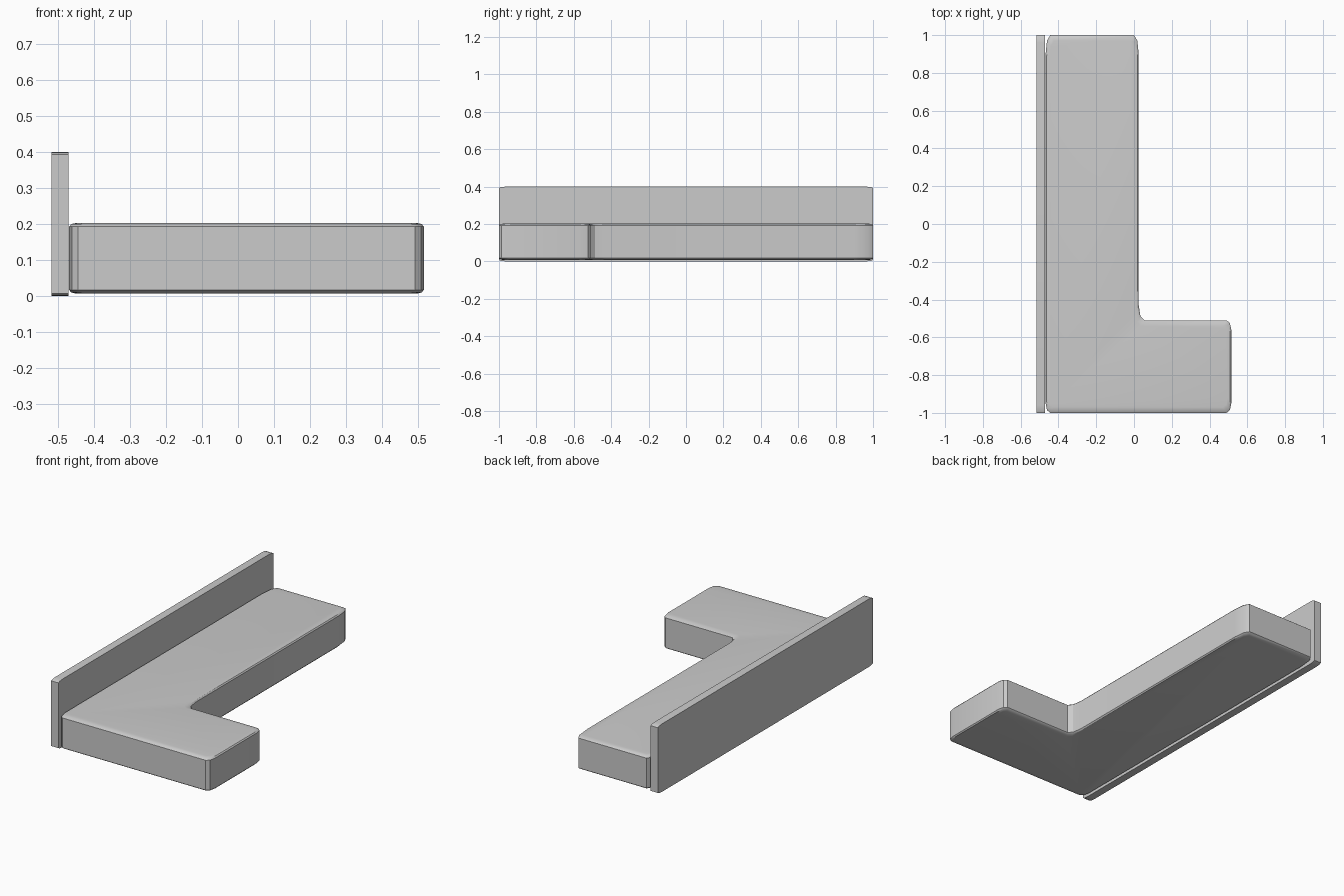
import bpy
import bmesh
import math

if "Cube" in bpy.data.objects:
    bpy.data.objects.remove(bpy.data.objects["Cube"])


def rounded(corners, segs):
    """Outline whose corners (a, b, ra, rb, sa, sb) are eased; sa, sb point along the edges from the corner."""
    pts = []
    n = len(corners)
    for i, (a, b, ra, rb) in enumerate(corners):
        prev, nxt = corners[i - 1], corners[(i + 1) % n]
        along_a_first = abs(prev[1] - b) < 1e-6
        ea, eb = (prev, nxt) if along_a_first else (nxt, prev)
        da = math.copysign(ra, ea[0] - a)
        db = math.copysign(rb, eb[1] - b)
        for k in range(segs + 1):
            t = k / segs * math.pi / 2
            if not along_a_first:
                t = math.pi / 2 - t
            pts.append((a + da * (1 - math.sin(t)), b + db * (1 - math.cos(t))))
    return pts


def loft(name, rings):
    """Closed solid through rings of equal point count."""
    bm = bmesh.new()
    loops = [[bm.verts.new(p) for p in ring] for ring in rings]
    n = len(loops[0])
    for lo, hi in zip(loops, loops[1:]):
        for i in range(n):
            j = (i + 1) % n
            bm.faces.new((lo[i], lo[j], hi[j], hi[i]))
    bm.faces.new(loops[0][::-1])
    bm.faces.new(loops[-1])
    bmesh.ops.recalc_face_normals(bm, faces=bm.faces)
    mesh = bpy.data.meshes.new(name)
    bm.to_mesh(mesh)
    bm.free()
    obj = bpy.data.objects.new(name, mesh)
    bpy.context.collection.objects.link(obj)
    return obj


# L-shaped seat: eased vertical corners, softened top and bottom rims
def seat_ring(z, dx, dy):
    x0, x1, x2 = -0.468 + dx, 0.025 - dx, 0.515 - dx
    y0, y1, y2 = -1 + dy, -0.51 - dy, 1 - dy
    corners = [(x0, y0, 0.025, 0.05), (x2, y0, 0.025, 0.05),
               (x2, y1, 0.025, 0.05), (x1, y1, 0.03, 0.08),
               (x1, y2, 0.025, 0.10), (x0, y2, 0.025, 0.10)]
    return [(x, y, z) for x, y in rounded(corners, 2)]


rim = [(0.007, 0.02, 0.03), (0.010, 0.006, 0.009), (0.017, 0, 0)]
levels = rim + [(0.21 - z, dx, dy) for z, dx, dy in reversed(rim)]
seat = loft("seat", [seat_ring(*lv) for lv in levels])

# Upright back panel with slightly eased ends
ends = [(-1, 0, 0.04, 0.008), (1, 0, 0.04, 0.008),
        (1, 0.4, 0.04, 0.008), (-1, 0.4, 0.04, 0.008)]
side = rounded(ends, 2)
back = loft("back_panel", [[(x, y, z) for y, z in side] for x in (-0.517, -0.47)])

# Shading
for obj in (seat, back):
    bpy.ops.object.select_all(action='DESELECT')
    obj.select_set(True)
    bpy.context.view_layer.objects.active = obj
    bpy.ops.object.shade_smooth_by_angle(angle=math.radians(30))
